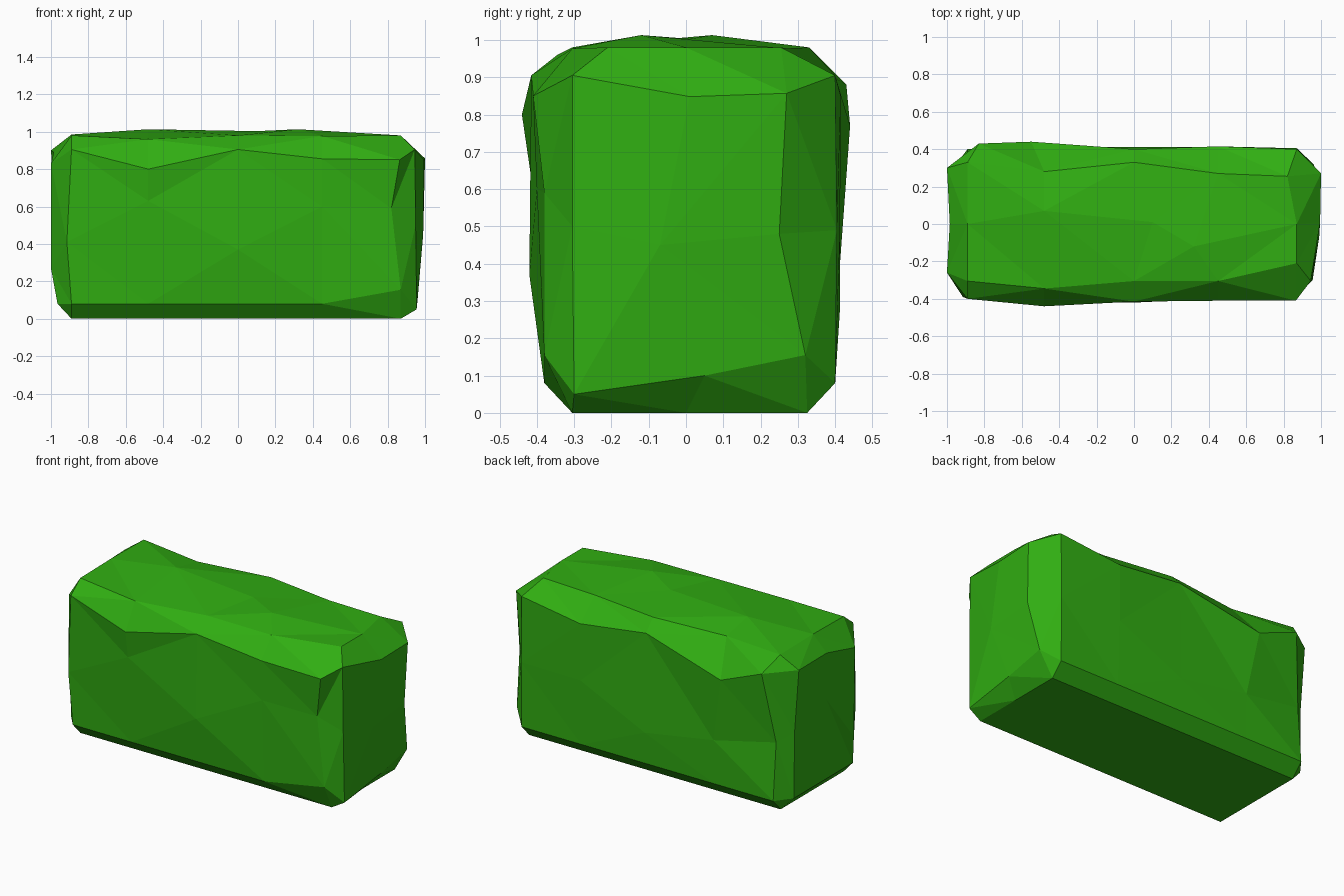
import bpy, bmesh

if "Cube" in bpy.data.objects:
    bpy.data.objects.remove(bpy.data.objects["Cube"])

# Lengthwise stations, and the edge rails (y, z) running through them
XS = (-0.89, -0.48, 0.0, 0.45, 0.87)


def rail(ys, zs):
    """Rail through all stations; single numbers stay constant."""
    ys = ys if isinstance(ys, tuple) else (ys,) * 5
    zs = zs if isinstance(zs, tuple) else (zs,) * 5
    return list(zip(XS, ys, zs))


# Order round the section: three points per side (corner, middle, corner)
rails = [
    rail((-.38, -.38, -.38, -.38, -.38), (.08, .08, .08, .08, .155)),    # front low
    rail((-.39, -.415, -.42, -.40, -.38), (.41, .63, .37, .60, .59)),    # front middle
    rail((-.40, -.44, -.415, -.41, -.41), (.905, .80, .905, .855, .85)), # front high
    rail((-.305, -.345, -.305, -.305, -.21), (.98, .96, .98, .977, .98)),# top front
    rail((0, .07, .01, -.12, 0), (.985, 1.013, 1.003, 1.013, .98)),      # top middle
    rail((.33, .28, .33, .27, .255), (.98, .97, .98, .977, .98)),        # top back
    rail((.43, .44, .40, .415, .40), (.88, .77, .905, .85, .905)),       # back high
    rail((.37, .41, .413, .413, .405), (.44, .36, .28, .49, .49)),       # back middle
    rail(.40, .08),                                                      # back low
    rail(.325, 0), rail(0, 0), rail(-.305, 0),                           # bottom
]
# Small sideways shifts of single points
for r, s, x in ((1, 4, .82), (2, 4, .865), (5, 4, .82), (6, 0, -.83),
                (6, 1, -.55), (1, 0, -.915), (4, 3, .32), (4, 2, .1)):
    rails[r][s] = (x,) + rails[r][s][1:]

# End caps: 8 points round the rim (front low, front, front high, top, ...), then centre
left_cap = [(-.965, -.29, .08), (-1, -.25, .27), (-1, -.26, .83), (-.985, 0, .89),
            (-1, .30, .90), (-.97, .30, .50), (-.965, .30, .08), (-.965, 0, .08),
            (-.98, 0, .60)]
right_cap = [(.955, -.30, .05), (.95, -.305, .50), (.945, -.305, .905), (.995, .01, .848),
             (1, .27, .857), (.99, .25, .48), (.96, .32, .155), (.96, .05, .10),
             (.99, -.07, .45)]

bm = bmesh.new()
grid = [[bm.verts.new(p) for p in r] for r in rails]

# Long sides
for r in range(12):
    a, b = grid[r], grid[(r + 1) % 12]
    for s in range(4):
        bm.faces.new((a[s], a[s + 1], b[s + 1], b[s]))


# Ends: chamfer the rim down to the 8-point cap, then fan to its centre
def close_end(points, station):
    cap = [bm.verts.new(p) for p in points]
    ring = [g[station] for g in grid]
    mid = cap[8]
    for side in range(4):
        c, e, n = cap[2 * side], cap[2 * side + 1], cap[(2 * side + 2) % 8]
        p, q, t = ring[3 * side], ring[3 * side + 1], ring[3 * side + 2]
        nxt = ring[(3 * side + 3) % 12]
        bm.faces.new((p, q, e, c))
        bm.faces.new((q, t, n, e))
        bm.faces.new((t, nxt, n))
        bm.faces.new((c, e, mid))
        bm.faces.new((e, n, mid))


close_end(left_cap, 0)
close_end(right_cap, 4)

bmesh.ops.triangulate(bm, faces=bm.faces[:], quad_method='SHORT_EDGE')
bmesh.ops.recalc_face_normals(bm, faces=bm.faces[:])
mesh = bpy.data.meshes.new("hedge")
bm.to_mesh(mesh)
bm.free()

# Leaf green, flat shaded
green = bpy.data.materials.new("leaf_green")
green.diffuse_color = (0.03, 0.42, 0.006, 1)
green.use_nodes = True
green.node_tree.nodes["Principled BSDF"].inputs["Base Color"].default_value = green.diffuse_color
mesh.materials.append(green)
bpy.context.collection.objects.link(bpy.data.objects.new("hedge", mesh))
